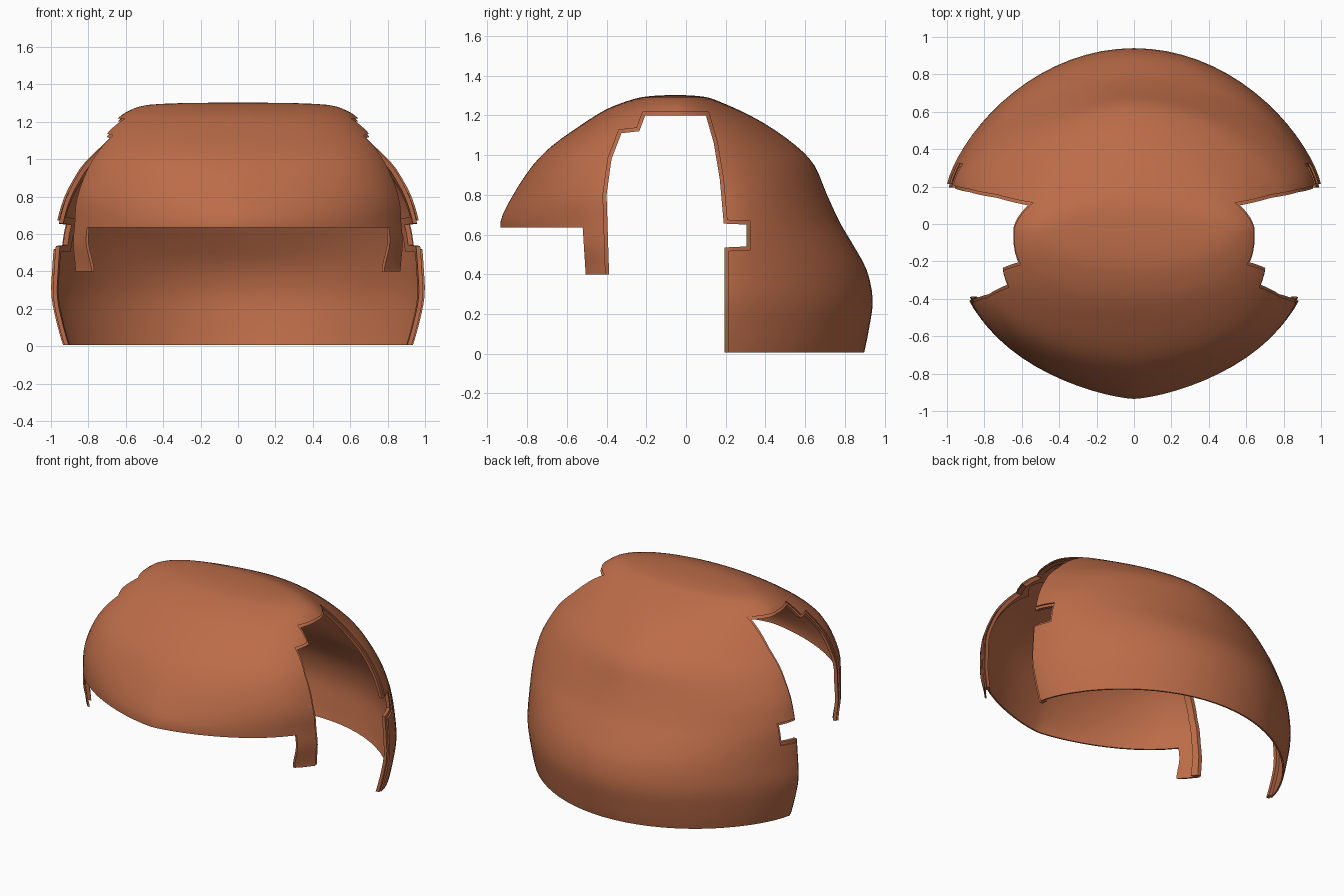
import bpy, bmesh, math

if "Cube" in bpy.data.objects:
    bpy.data.objects.remove(bpy.data.objects["Cube"])

# Horizontal sections: z, half width, front reach, back reach, centre y,
# then roundness exponents: front x, front y, back x, back y
ROWS = [
    (-0.06, .91, .75, .87, .20, 1.45, 3.2, 2.0, 1.5),
    (0.00, .935, .77, .895, .20, 1.45, 3.2, 2.0, 1.5),
    (0.12, .97, .79, .92, .20, 1.45, 3.2, 2.0, 1.45),
    (0.27, 1.0, .81, .94, .20, 1.45, 3.2, 2.0, 1.4),
    (0.42, .995, .84, .91, .20, 1.45, 3.2, 2.0, 1.4),
    (0.55, .985, .91, .84, .20, 1.45, 3.2, 2.0, 1.45),
    (0.66, .97, .935, .775, .20, 1.45, 3.2, 1.9, 1.5),
    (0.80, .93, .87, .71, .18, 1.55, 3.8, 1.8, 1.55),
    (0.95, .86, .77, .645, .12, 1.75, 4.0, 1.75, 1.55),
    (1.05, .79, .67, .55, .06, 1.9, 4.0, 1.75, 1.55),
    (1.15, .71, .53, .41, .00, 2.0, 3.6, 1.8, 1.6),
    (1.22, .64, .42, .28, -.04, 2.0, 2.8, 1.9, 1.7),
    (1.26, .58, .33, .19, -.05, 2.0, 2.3, 2.0, 1.9),
    (1.29, .48, .23, .11, -.05, 2.0, 2.0, 2.0, 2.0),
    (1.30, .28, .14, .03, -.05, 2.0, 2.0, 2.0, 2.0),
]
SEG, SUB = 72, 3
# Side opening outline (y, z), from the front lock over the top to the hem
WINDOW = [(-.387, .4), (-.40, .8), (-.375, .98), (-.325, 1.11), (-.235, 1.12),
          (-.205, 1.2), (.10, 1.2), (.14, 1.06), (.17, .88), (.19, .655),
          (.305, .65), (.305, .54), (.195, .535), (.195, .005)]


def spline(p0, p1, p2, p3, t):
    return tuple(.5 * (2*b + (c-a)*t + (2*a-5*b+4*c-d)*t*t + (3*b-a-3*c+d)*t**3)
                 for a, b, c, d in zip(p0, p1, p2, p3))


def smooth_rows(rows):
    n = len(rows)
    out = []
    for i in range(n - 1):
        p = [rows[max(0, min(n-1, i+k))] for k in (-1, 0, 1, 2)]
        out += [spline(*p, j / SUB) for j in range(SUB)]
    return out + [rows[-1]]


def section_point(row, ang):
    z, a, front, back, cy, fx, fy, bx, by = row
    c, s = math.cos(ang), math.sin(ang)
    px, py, reach = (fx, fy, front + cy) if s < 0 else (bx, by, back - cy)
    x = a * math.copysign(abs(c) ** (2/px), c)
    y = cy + reach * math.copysign(abs(s) ** (2/py), s)
    return x, y, z


def make_object(name, bm):
    bmesh.ops.recalc_face_normals(bm, faces=bm.faces)
    me = bpy.data.meshes.new(name)
    bm.to_mesh(me)
    bm.free()
    ob = bpy.data.objects.new(name, me)
    bpy.context.collection.objects.link(ob)
    return ob


def grow(path, d):
    """Offset an open path to its left by d, with mitred corners."""
    norms = []
    for (y0, z0), (y1, z1) in zip(path, path[1:]):
        ln = math.hypot(y1-y0, z1-z0)
        norms.append((-(z1-z0)/ln, (y1-y0)/ln))
    out = []
    for i, (y, z) in enumerate(path):
        a, b = norms[max(0, i-1)], norms[min(i, len(norms)-1)]
        k = d / (1 + a[0]*b[0] + a[1]*b[1])
        out.append((y + k*(a[0]+b[0]), z + k*(a[1]+b[1])))
    return out


def prism(name, outline):
    bm = bmesh.new()
    face = bm.faces.new([bm.verts.new((-1.5, y, z)) for y, z in outline])
    ext = bmesh.ops.extrude_face_region(bm, geom=[face])
    bmesh.ops.translate(bm, vec=(3, 0, 0),
                        verts=[v for v in ext["geom"] if isinstance(v, bmesh.types.BMVert)])
    ob = make_object(name, bm)
    ob.hide_render = True
    return ob


def trim_block(d):
    """Everything trimmed away: below the fringe, the side opening, below the hem."""
    return prism("trim_block", [(-1.3, -.3), (-1.3, .635), (-.52, .635), (-.505, .4)]
                 + grow(WINDOW, d) + [(1.3, .005), (1.3, -.3)])


def dome(name):
    bm = bmesh.new()
    rings = [[bm.verts.new(section_point(r, 2*math.pi*i/SEG)) for i in range(SEG)]
             for r in smooth_rows(ROWS)]
    for lo, hi in zip(rings, rings[1:]):
        for i in range(SEG):
            j = (i + 1) % SEG
            bm.faces.new((lo[i], lo[j], hi[j], hi[i]))
    pole = bm.verts.new((0, -.05, 1.303))
    for i in range(SEG):
        bm.faces.new((rings[-1][i], rings[-1][(i+1) % SEG], pole))
    return make_object(name, bm)


mat = bpy.data.materials.new("terracotta")
mat.diffuse_color = (.50, .15, .065, 1)
mat.use_nodes = True
mat.node_tree.nodes["Principled BSDF"].inputs["Base Color"].default_value = mat.diffuse_color


def finish(ob, thickness, cuts):
    """Thicken, cut, apply, colour and shade."""
    solid = ob.modifiers.new("thickness", 'SOLIDIFY')
    solid.thickness = thickness
    solid.offset = -1
    for operation, cutter in cuts:
        mod = ob.modifiers.new("cut", 'BOOLEAN')
        mod.operation = operation
        mod.solver = 'EXACT'
        mod.object = cutter
    bpy.context.view_layer.update()
    result = bpy.data.meshes.new_from_object(
        ob.evaluated_get(bpy.context.evaluated_depsgraph_get()))
    ob.modifiers.clear()
    ob.data = result
    for _, cutter in cuts:
        bpy.data.objects.remove(cutter)
    ob.data.materials.clear()
    ob.data.materials.append(mat)
    bpy.ops.object.select_all(action='DESELECT')
    bpy.context.view_layer.objects.active = ob
    ob.select_set(True)
    bpy.ops.object.shade_smooth_by_angle(angle=math.radians(35))


# Thin domed shell
finish(dome("hair_shell"), .01, [('DIFFERENCE', trim_block(.018))])

# Stepped lip lining the side openings, set just inside the shell
lip = dome("opening_lip")
for v in lip.data.vertices:
    v.co.x *= .988
    v.co.y *= .988
    v.co.z -= .008
band = prism("lip_band", grow(WINDOW, .035) + [(.23, -.3), (-.422, -.3)])
finish(lip, .022, [('DIFFERENCE', trim_block(0)), ('INTERSECT', band)])
